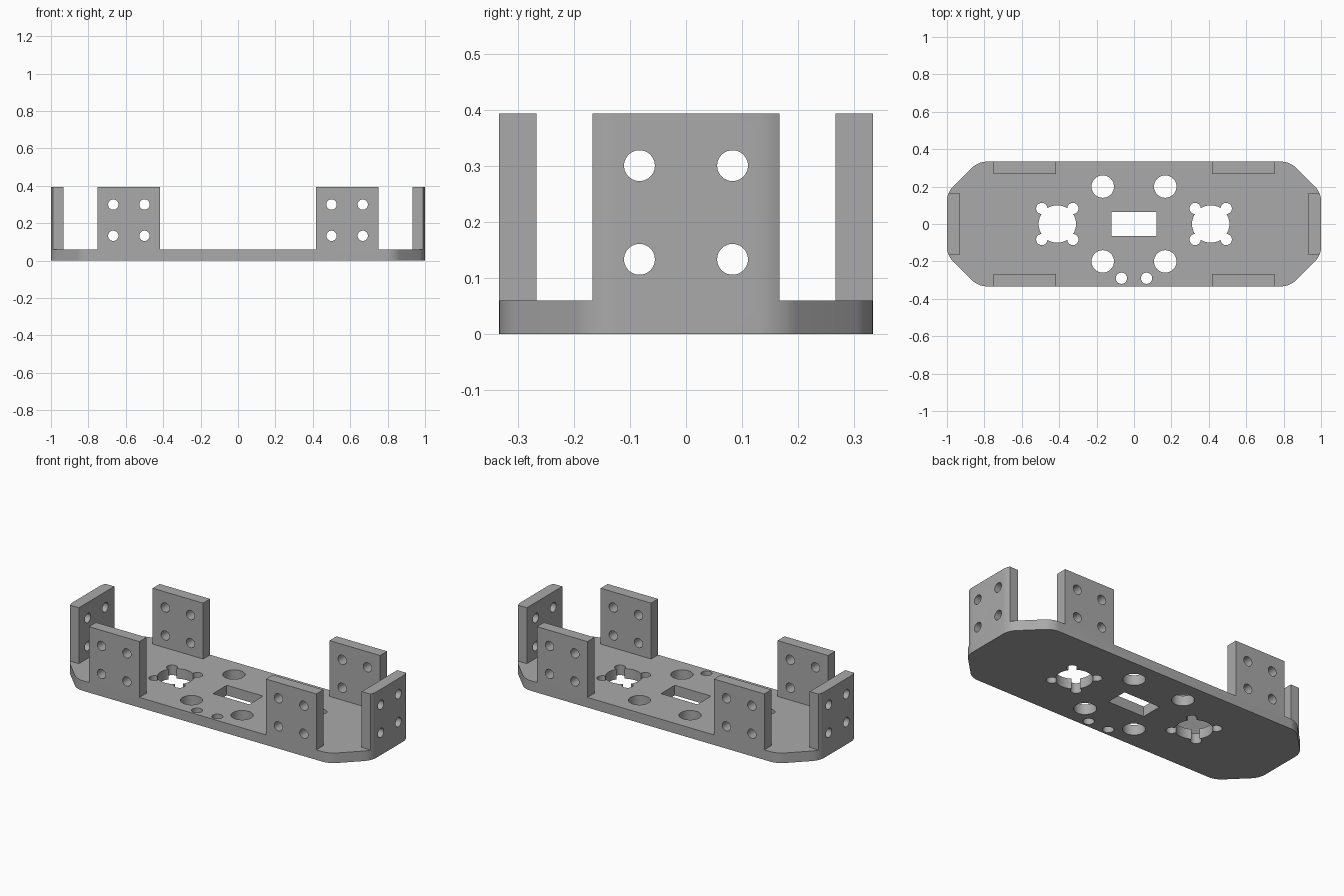
import bpy, bmesh, math
from mathutils import Matrix

cube = bpy.data.objects.get("Cube")
if cube:
    bpy.data.objects.remove(cube, do_unlink=True)

PLATE_TOP, TAB_TOP = 0.06, 0.393

grey = bpy.data.materials.new("matte grey")
grey.use_nodes = True
grey.diffuse_color = (0.4, 0.4, 0.4, 1)
grey.node_tree.nodes["Principled BSDF"].inputs["Base Color"].default_value = (0.4, 0.4, 0.4, 1)


def make_object(name, bm):
    bmesh.ops.recalc_face_normals(bm, faces=bm.faces)
    mesh = bpy.data.meshes.new(name)
    bm.to_mesh(mesh)
    bm.free()
    obj = bpy.data.objects.new(name, mesh)
    bpy.context.collection.objects.link(obj)
    return obj


def four_way(quarter):
    """Mirror a quarter outline, listed counterclockwise, into a full loop."""
    half = quarter + [(-x, y) for x, y in reversed(quarter)]
    return half + [(-x, -y) for x, y in half]


def prism(name, outline, z0, z1, round_by=0):
    bm = bmesh.new()
    face = bm.faces.new([bm.verts.new((x, y, z0)) for x, y in outline])
    top = bmesh.ops.extrude_face_region(bm, geom=[face])["geom"]
    bmesh.ops.translate(bm, vec=(0, 0, z1 - z0),
                        verts=[g for g in top if isinstance(g, bmesh.types.BMVert)])
    if round_by:
        upright = [e for e in bm.edges if abs(e.verts[0].co.z - e.verts[1].co.z) > 0.01]
        bmesh.ops.bevel(bm, geom=upright, offset=round_by, segments=8,
                        profile=0.5, affect='EDGES')
    return make_object(name, bm)


def cut(body, cutter):
    mod = body.modifiers.new("cut", 'BOOLEAN')
    mod.operation, mod.solver, mod.object = 'DIFFERENCE', 'EXACT', cutter
    bpy.context.view_layer.objects.active = body
    bpy.ops.object.modifier_apply(modifier=mod.name)
    bpy.data.objects.remove(cutter, do_unlink=True)


def drill(body, centre, radius, axis, depth):
    turn = {'X': Matrix.Rotation(math.pi / 2, 4, 'Y'),
            'Y': Matrix.Rotation(math.pi / 2, 4, 'X'),
            'Z': Matrix()}[axis]
    bm = bmesh.new()
    bmesh.ops.create_cone(bm, cap_ends=True, segments=40, radius1=radius, radius2=radius,
                          depth=depth, matrix=Matrix.Translation(centre) @ turn)
    cut(body, make_object("drill", bm))


# Full-height block with rounded chamfered corners
bracket = prism("mounting_bracket", four_way([(1, 0.167), (0.833, 0.333)]), 0, TAB_TOP, 0.04)

# Clear everything above the plate except the six upright tabs
clearing = four_way([(0.933, 0.167), (1.1, 0.167), (1.1, 0.4), (0.75, 0.4),
                     (0.75, 0.267), (0.417, 0.267), (0.417, 0.4)])
cut(bracket, prism("clearing", clearing, PLATE_TOP, 0.6))

# Centre slot
cut(bracket, prism("slot", four_way([(0.12, 0.065)]), -0.1, 0.2))

# Screw holes running through opposite tabs
for z in (0.133, 0.3):
    for x in (-0.667, -0.5, 0.5, 0.667):
        drill(bracket, (x, 0, z), 0.0275, 'Y', 1)
    for y in (-0.083, 0.083):
        drill(bracket, (0, y, z), 0.0275, 'X', 3)

# Plate holes: round openings, cable holes and motor mounts
for side in (-1, 1):
    for y in (-0.2, 0.2):
        drill(bracket, (side * 0.167, y, 0), 0.06, 'Z', 0.3)
    drill(bracket, (side * 0.067, -0.29, 0), 0.03, 'Z', 0.3)
    drill(bracket, (side * 0.41, 0, 0), 0.1, 'Z', 0.3)
    for dx in (-0.083, 0.083):
        for dy in (-0.083, 0.083):
            drill(bracket, (side * 0.41 + dx, dy, 0), 0.03, 'Z', 0.3)

bracket.data.materials.clear()
bracket.data.materials.append(grey)
bpy.ops.object.select_all(action='DESELECT')
bracket.select_set(True)
bpy.context.view_layer.objects.active = bracket
bpy.ops.object.shade_smooth_by_angle(angle=math.radians(30))
